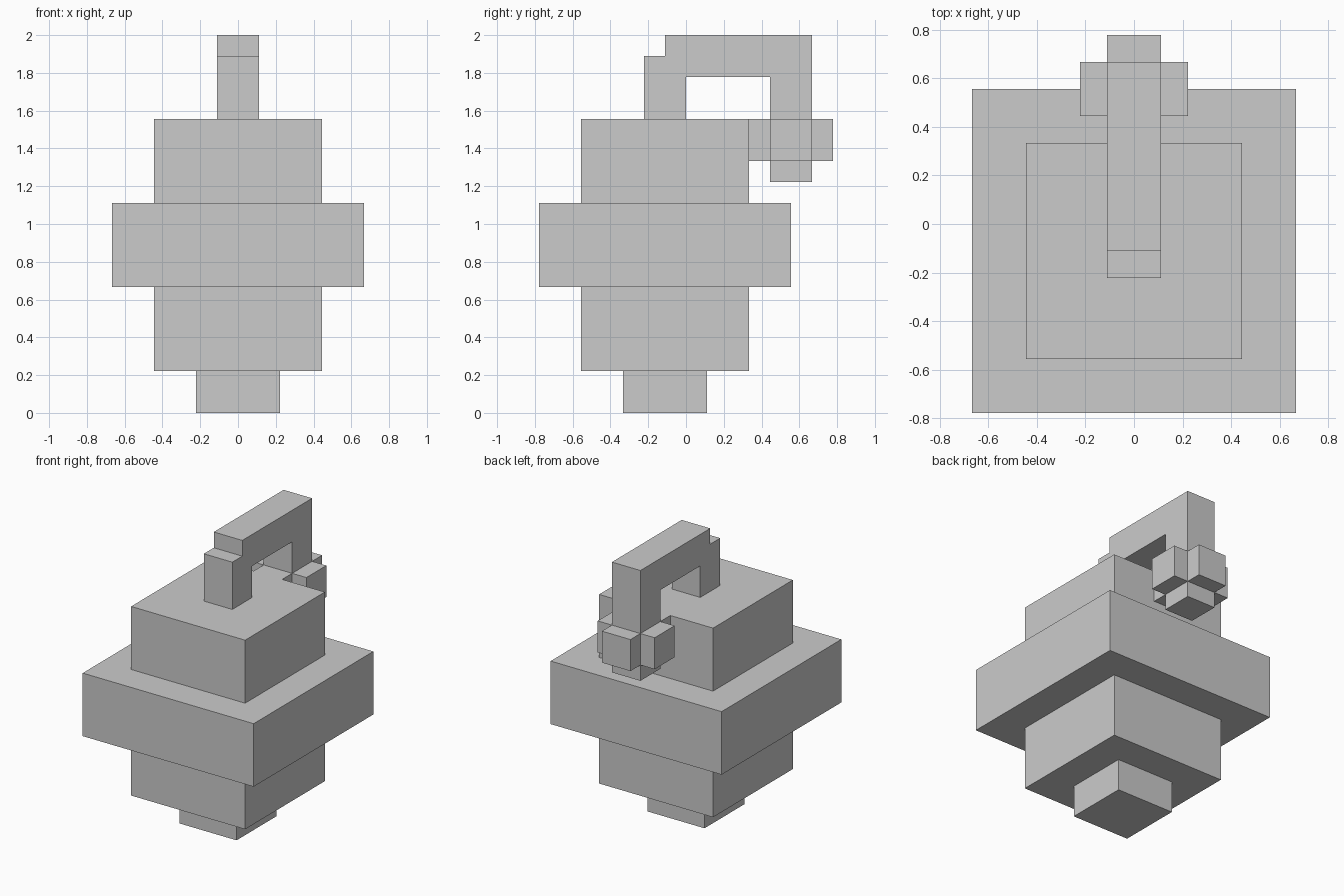
import bpy, bmesh
from mathutils import Vector

if "Cube" in bpy.data.objects:
    bpy.data.objects.remove(bpy.data.objects["Cube"])

U = 1 / 9  # block unit: the model is 18 units tall


def prism(name, profile, half_width):
    """Extrude a (y, z) profile along x, symmetric about x = 0."""
    bm = bmesh.new()
    face = bm.faces.new([bm.verts.new((-half_width * U, y * U, z * U)) for y, z in profile])
    new = bmesh.ops.extrude_face_region(bm, geom=[face])["geom"]
    verts = [v for v in new if isinstance(v, bmesh.types.BMVert)]
    bmesh.ops.translate(bm, verts=verts, vec=Vector((2 * half_width * U, 0, 0)))
    bmesh.ops.recalc_face_normals(bm, faces=bm.faces)
    mesh = bpy.data.meshes.new(name)
    bm.to_mesh(mesh)
    bm.free()
    obj = bpy.data.objects.new(name, mesh)
    bpy.context.collection.objects.link(obj)
    return obj


def box(name, half_width, y0, y1, z0, z1):
    return prism(name, [(y0, z0), (y1, z0), (y1, z1), (y0, z1)], half_width)


# Stepped square body tiers, all centred on y = -1
for name, half, z0, z1 in [("body_foot", 2, 0, 2), ("body_lower", 4, 2, 6),
                           ("body_middle", 6, 6, 10), ("body_upper", 4, 10, 14)]:
    box(name, half, -1 - half, -1 + half, z0, z1)

# Stem that rises, bends backwards and hangs down
prism("hooked_stem", [(-2, 14), (0, 14), (0, 16), (4, 16), (4, 11), (6, 11),
                      (6, 18), (-1, 18), (-1, 17), (-2, 17)], 1)

# Four knobs around the hanging end of the stem
box("knob_front", 1, 3, 4, 12, 14)
box("knob_back", 1, 6, 7, 12, 14)
for name, side in [("knob_left", -1), ("knob_right", 1)]:
    box(name, 0.5, 4, 6, 12, 14).location.x = side * 1.5 * U
